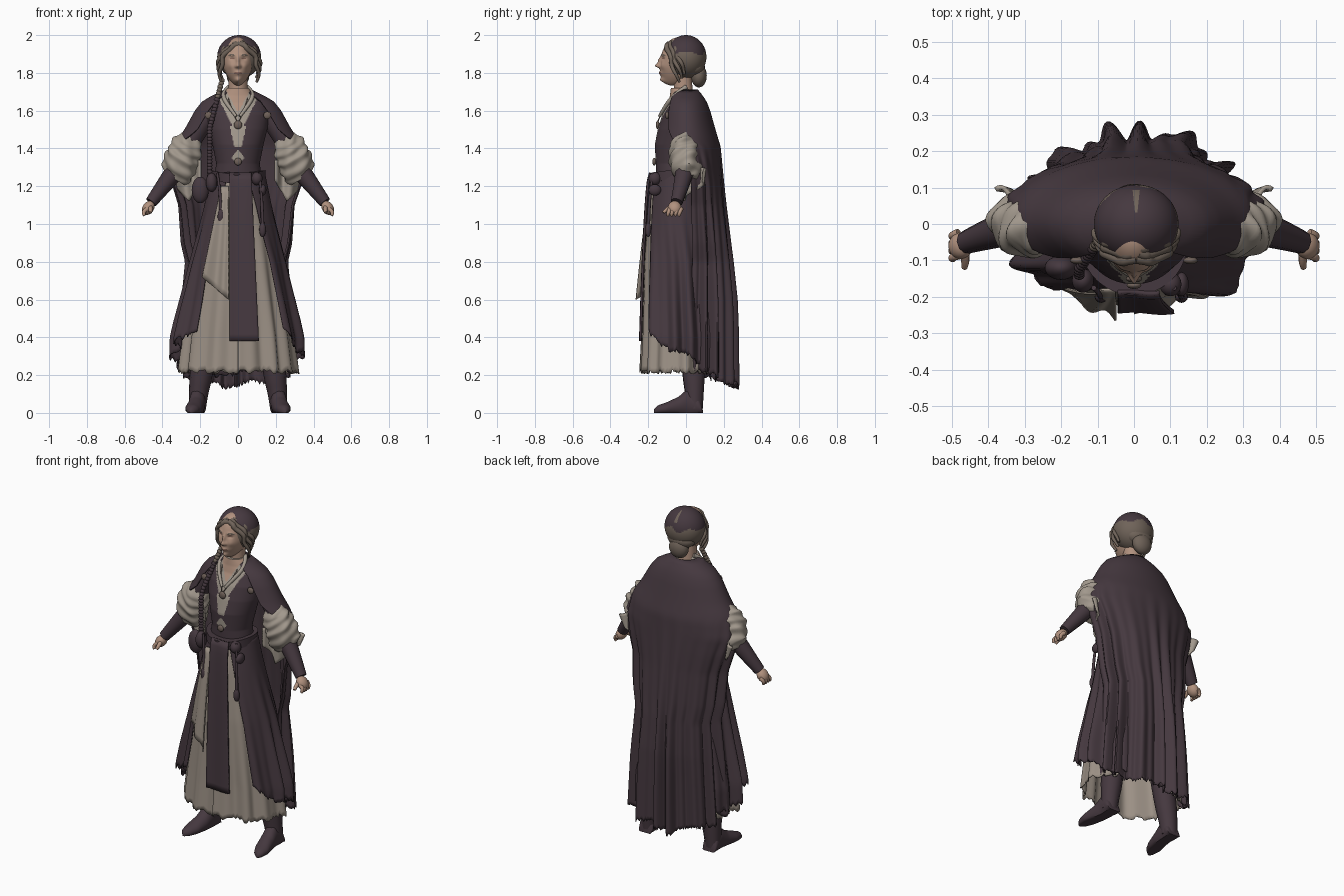
import bpy, math, random
from mathutils import Vector
random.seed(4)
if "Cube" in bpy.data.objects:
    bpy.data.objects.remove(bpy.data.objects["Cube"])


def material(name, col):
    m = bpy.data.materials.new(name)
    m.use_nodes = True
    m.diffuse_color = (*col, 1)
    b = m.node_tree.nodes["Principled BSDF"]
    b.inputs["Base Color"].default_value = (*col, 1)
    b.inputs["Roughness"].default_value = 0.9
    return m


DARK = material("plum cloth", (0.06, 0.04, 0.05))
CREAM = material("skirt linen", (0.33, 0.28, 0.235))
PALE = material("sleeve linen", (0.36, 0.315, 0.265))
SKIN = material("skin", (0.44, 0.285, 0.21))
HAIR = material("grey brown hair", (0.16, 0.125, 0.10))
BRONZE = material("dull bronze", (0.16, 0.12, 0.10))
LIP = material("lips", (0.24, 0.13, 0.10))


def finish(ob, mats, rule=None, angle=50):
    for m in mats:
        ob.data.materials.append(m)
    if rule:
        for p in ob.data.polygons:
            p.material_index = rule(p.center)
    for o in bpy.context.selected_objects:
        o.select_set(False)
    ob.select_set(True)
    bpy.context.view_layer.objects.active = ob
    bpy.ops.object.shade_smooth_by_angle(angle=math.radians(angle))
    return ob


def grid(name, f, nu, nv, mats, closed=False, rule=None, thick=0):
    """Surface from f(u, v), u around and v along, both 0..1."""
    cols = nu if closed else nu + 1
    verts = [f(i / nu, j / nv) for j in range(nv + 1) for i in range(cols)]
    faces = [(j * cols + i, j * cols + (i + 1) % cols,
              (j + 1) * cols + (i + 1) % cols, (j + 1) * cols + i)
             for j in range(nv) for i in range(nu)]
    if closed:
        faces += [tuple(reversed(range(cols))), tuple(range(nv * cols, (nv + 1) * cols))]
    me = bpy.data.meshes.new(name)
    me.from_pydata(verts, [], faces)
    ob = bpy.data.objects.new(name, me)
    bpy.context.collection.objects.link(ob)
    finish(ob, mats, rule)
    if thick:
        s = ob.modifiers.new("thickness", "SOLIDIFY")
        s.thickness, s.offset = thick, 0
    return ob


def ball(name, loc, size, mats, rule=None, rot=(0, 0, 0), seg=24):
    bpy.ops.mesh.primitive_uv_sphere_add(segments=seg, ring_count=seg * 2 // 3, location=loc, rotation=rot)
    ob = bpy.context.object
    ob.name = name
    for v in ob.data.vertices:
        v.co = v.co * Vector(size)
    return finish(ob, mats, rule)


def tube(name, pts, radii, mat):
    cu = bpy.data.curves.new(name, "CURVE")
    cu.dimensions, cu.bevel_depth, cu.bevel_resolution, cu.use_fill_caps = "3D", 1, 3, True
    sp = cu.splines.new("NURBS")
    sp.points.add(len(pts) - 1)
    for p, co, r in zip(sp.points, pts, radii):
        p.co, p.radius = (*co, 1), r
    sp.order_u, sp.use_endpoint_u, sp.resolution_u = 3, True, 6
    cu.materials.append(mat)
    ob = bpy.data.objects.new(name, cu)
    bpy.context.collection.objects.link(ob)


def mix(keys, v):
    """Interpolate rows of numbers; v runs over the first column."""
    for a, b in zip(keys, keys[1:]):
        if (a[0] - v) * (b[0] - v) <= 0:
            t = (v - a[0]) / (b[0] - a[0])
            return [p + (q - p) * t for p, q in zip(a[1:], b[1:])]
    return keys[-1][1:]


def folds(a, n):
    return math.sin(n * a + 1.5 * math.sin(3 * a)) + 0.5 * math.sin(1.7 * n * a + 1)


def cloth(name, keys, hem, n, amp, mat, nu=150, nv=40):
    """Draped sheet. Rows: height, x radius, y radius, y centre, half sweep from the back."""
    top = keys[0][0]
    ragged = [random.uniform(-0.01, 0.015) for _ in range(nu + 1)]

    def f(u, v):
        a0 = 2 * u - 1
        low = hem(a0) + ragged[round(u * nu)]
        z = top + (low - top) * v
        rx, ry, cy, sweep = mix(keys, max(z, keys[-1][0]))
        a = a0 * math.radians(sweep)
        k = 1 + amp * min(1, max(0, v - 0.18) * 1.6) * folds(a0 * 3, n)
        return (rx * k * math.sin(a), cy + ry * k * math.cos(a), z)
    return grid(name, f, nu, nv, [mat], thick=0.006)


# Skirts and cape
cloth("underskirt", [(1.27, .12, .10, -.06, 180), (1.1, .15, .13, -.06, 180), (.8, .21, .175, -.04, 180),
                     (.4, .28, .20, -.025, 180), (.2, .305, .21, -.025, 180)],
      lambda a: .215, 11, .045, CREAM)
cloth("overskirt", [(1.27, .14, .12, -.05, 158), (1.1, .175, .15, -.05, 147), (.8, .245, .20, -.035, 138),
                    (.4, .33, .23, -.03, 134), (.2, .335, .23, -.03, 134)],
      lambda a: .21 + .22 * a * a + .02 * math.sin(13 * a), 9, .06, DARK)
cloth("cape", [(1.71, .07, .06, 0, 150), (1.68, .13, .085, .0, 144), (1.65, .185, .105, .0, 140),
               (1.6, .225, .125, .0, 136), (1.5, .28, .148, .005, 130), (1.45, .315, .16, .008, 120),
               (1.41, .335, .17, .01, 100), (1.32, .365, .175, .012, 92), (1.22, .345, .18, .015, 86),
               (1.1, .305, .19, .015, 86), (.9, .285, .205, .02, 86), (.8, .26, .215, .02, 86),
               (.6, .27, .23, .02, 88), (.15, .295, .235, .02, 90)],
      lambda a: .145 + .1 * a * a + .015 * math.sin(11 * a), 8, .085, DARK, 170, 70)

# Bodice with linen front panel, collar and bare neckline
body = [(1.22, .13, .105, -.055), (1.32, .115, .105, -.055), (1.42, .135, .12, -.045), (1.5, .155, .115, -.035),
        (1.58, .165, .10, -.025), (1.64, .15, .075, -.02), (1.68, .09, .06, -.025), (1.72, .055, .05, -.03)]


def bodice(u, v):
    z = 1.22 + .5 * v
    rx, ry, cy = mix(body, z)
    a = math.tau * u
    return (rx * math.cos(a), cy + ry * math.sin(a), z)


def bodice_rule(c):
    x = abs(c.x)
    if c.y > -.03:
        return 1 if c.z > 1.67 else 0
    if x < (c.z - 1.59) * .55:
        return 2
    if c.z > 1.52 and x < (c.z - 1.5) * .5 + .02:
        return 1
    return 1 if 1.41 < c.z <= 1.52 and x < .02 + (c.z - 1.41) * .22 or \
        c.z < 1.4 and x < .032 - abs(c.z - 1.35) * .7 else 0


grid("bodice", bodice, 180, 90, [DARK, PALE, SKIN], True, bodice_rule)
tube("neck", [(0, -.01, 1.64), (0, -.015, 1.72), (0, -.02, 1.82)], [.055, .05, .05], SKIN)
for s in (1, -1):
    tube("collar_edge", [(s * .05, .0, 1.725), (s * .085, -.05, 1.69), (s * .06, -.105, 1.635), (s * .01, -.14, 1.57)],
         [.012, .012, .011, .008], PALE)

# Belt, apron and hanging pieces
grid("belt", lambda u, v: (.145 * math.cos(math.tau * u), -.055 + .14 * math.sin(math.tau * u),
                           1.235 + .05 * v - .02 * math.cos(math.tau * (u - .25)) ** 2), 48, 3, [DARK], True)
grid("apron", lambda u, v: (-.045 + u * (.115 + .04 * v), -.187 - .053 * v ** .5 + .003 * math.sin(6 * u),
                            1.27 - .89 * v), 14, 24, [DARK], thick=.012)
grid("linen_drape", lambda u, v: (-.05 - .04 * u - .1 * u * v,
                                  -.18 - .085 * v ** .7 + .08 * u * v + .015 * math.sin(9 * u) * v,
                                  1.2 - (.6 - .12 * u) * v), 18, 16, [CREAM], thick=.006)
for i, (x, y, z, w, h) in enumerate([(-.2, -.12, 1.18, .045, .07), (-.14, -.155, 1.22, .03, .05),
                                     (.1, -.165, 1.24, .03, .035), (.13, -.165, 1.18, .02, .03)]):
    ball(f"belt_pouch_{i + 1}", (x, y, z), (w, .033, h), [DARK])
for x, low in ((.13, .97), (-.09, 1.04)):
    tube("belt_strap", [(x - .02, -.175, 1.27), (x, -.195, 1.15), (x, -.2, low)], [.007, .007, .01], DARK)
    ball("strap_tassel", (x, -.2, low), (.018, .016, .04), [DARK], seg=12)
for x, y, z, r in ((0, -.15, 1.525, .022), (0, -.168, 1.33, .02), (.155, -.1, 1.575, .02), (-.155, -.1, 1.575, .02)):
    ball("brooch", (x, y, z), (r, .01, r), [BRONZE], seg=16)
for s in (1, -1):
    tube("necklace", [(s * .055, -.06, 1.69), (s * .045, -.12, 1.62), (0, -.152, 1.535)], [.003] * 3, BRONZE)

# Arms, sleeves, hands and boots, once for each side
for s, side in ((1, "left"), (-1, "right")):
    tube("upper_arm_" + side, [(s * .16, .01, 1.58), (s * .25, .0, 1.46), (s * .34, -.01, 1.28)], [.06, .06, .05], DARK)
    tube("forearm_" + side, [(s * .31, .0, 1.31), (s * .38, -.02, 1.22), (s * .46, -.05, 1.115)],
         [.055, .045, .032], DARK)

    sleeve = [(0, .235, -.005, 1.465, .05), (.25, .265, -.01, 1.415, .085), (.6, .298, -.008, 1.34, .097),
              (.85, .322, .005, 1.27, .092), (1, .332, .005, 1.235, .06)]

    def puff(u, v, s=s):
        x, y, z, r = mix(sleeve, v)
        a = math.tau * u
        r *= 1 + .06 * math.sin(5 * a + 9 * v) + .05 * math.sin(30 * v + 4 * math.sin(a))
        return (s * (x + r * .85 * math.cos(a)), y + r * .85 * math.sin(a), z + r * .5 * math.cos(a))
    grid("puffed_sleeve_" + side, puff, 44, 40, [PALE], True)
    # Wide cuff that falls open behind the elbow
    grid("hanging_cuff_" + side, lambda u, v, s=s: (
        s * (.2 + .18 * u - .03 * u * v), -.05 + .13 * u + .035 * math.sin(9 * u) * (1 - .3 * v),
        1.34 - .05 * u - (.2 - .22 * abs(u - .4)) * v), 24, 8, [PALE], thick=.012)

    ball("palm_" + side, (s * .475, -.06, 1.085), (.03, .036, .04), [SKIN], rot=(0, -s * .6, 0))
    for k in range(4):
        y = -.085 + .02 * k
        tube("finger_" + side, [(s * .48, y, 1.08), (s * .508, y - .008, 1.065), (s * .495, y - .012, 1.045)],
             [.012, .011, .008], SKIN)
    tube("thumb_" + side, [(s * .465, -.08, 1.09), (s * .46, -.105, 1.075), (s * .465, -.12, 1.06)],
         [.013, .012, .008], SKIN)

    tube("boot_shaft_" + side, [(s * .17, .03, .42), (s * .195, .04, .2), (s * .21, .045, .1), (s * .215, .045, .02)],
         [.068, .062, .05, .045], DARK)
    foot = [(0, .04, .01, .215), (.06, .046, .08, .215), (.3, .043, .13, .215), (.5, .045, .085, .222),
            (.75, .045, .055, .235), (.92, .03, .04, .243), (1, .008, .02, .248)]

    def shoe(u, v, s=s):
        w, h, x = mix(foot, v)
        a = math.tau * u
        return (s * (x + w * math.cos(a)), .09 - .26 * v, max(0, h * (.4 + .6 * math.sin(a))))
    grid("boot_foot_" + side, shoe, 24, 26, [DARK], True)


# Head: jaw and features pushed out of one smooth form
def face_rule(c):
    x = abs(c.x)
    if c.y > -.02:
        return 0
    if (x / .023) ** 2 + ((c.z + .062) / .006) ** 2 < 1:
        return 1
    if ((x - .031) / .013) ** 2 + ((c.z - .016) / .005) ** 2 < 1:
        return 1
    return 2 if .016 < x < .05 and abs(c.z - .036 + .1 * abs(x - .033)) < .003 else 0


# Rows: x, z, width, height, push
FEATURES = [(0, -.022, .011, .011, .024), (0, .003, .008, .022, .016), (.012, -.026, .007, .007, .008),
            (.031, .016, .014, .009, -.009), (.032, .036, .018, .008, .005), (.04, -.022, .016, .018, .006),
            (0, -.062, .022, .01, .007), (0, -.1, .022, .014, .014)]
head = ball("head", (0, -.04, 1.86), (.079, .093, .128), [SKIN, LIP, HAIR], face_rule, seg=110)
for v in head.data.vertices:
    x, y, z = v.co
    low = max(0, -z / .128)
    v.co.x *= 1 - .28 * low ** 2
    if y < 0:
        v.co.y -= .03 * low * (1 - abs(x) / .08) + sum(
            p * math.exp(-((abs(x) - fx) / w) ** 2 - ((z - fz) / h) ** 2) for fx, fz, w, h, p in FEATURES)

# Hair, cap, bun and braids
ball("hair", (.006, .0, 1.885), (.116, .108, .115), [HAIR, DARK],
     lambda c: int(c.z > .02 + .012 * math.sin(60 * c.x) and c.y > -.09 and not (c.y > .03 and abs(c.x) < .005)), seg=64)
for s in (1, -1):
    for k in range(3):
        steps = [i / 10 for i in range(11)]
        tube("hair_lock", [(.006 + s * ((.1 + .004 * k) * math.sin(1.9 * t) + .009 * math.sin(16 * t + k)),
                            -.1 + .018 * k + .06 * t * t + .006 * math.cos(13 * t + k),
                            1.952 + .006 * k - (.2 - .015 * k) * t ** 1.6) for t in steps],
             [.015 - .008 * t * t for t in steps], HAIR)
ball("hair_bun", (.0, .068, 1.785), (.06, .042, .062), [HAIR])
ball("hair_bun_wrap", (.0, .045, 1.83), (.085, .055, .05), [HAIR])
for k in range(30):
    t = k / 29
    ball("side_braid", (-.085 - .065 * min(1, t * 2), -.03 - .11 * min(1, t * 1.7), 1.76 - .5 * t),
         (.016, .014, .014), [HAIR if t < .2 else DARK], rot=(0, .6 * (-1) ** k, 0), seg=10)
